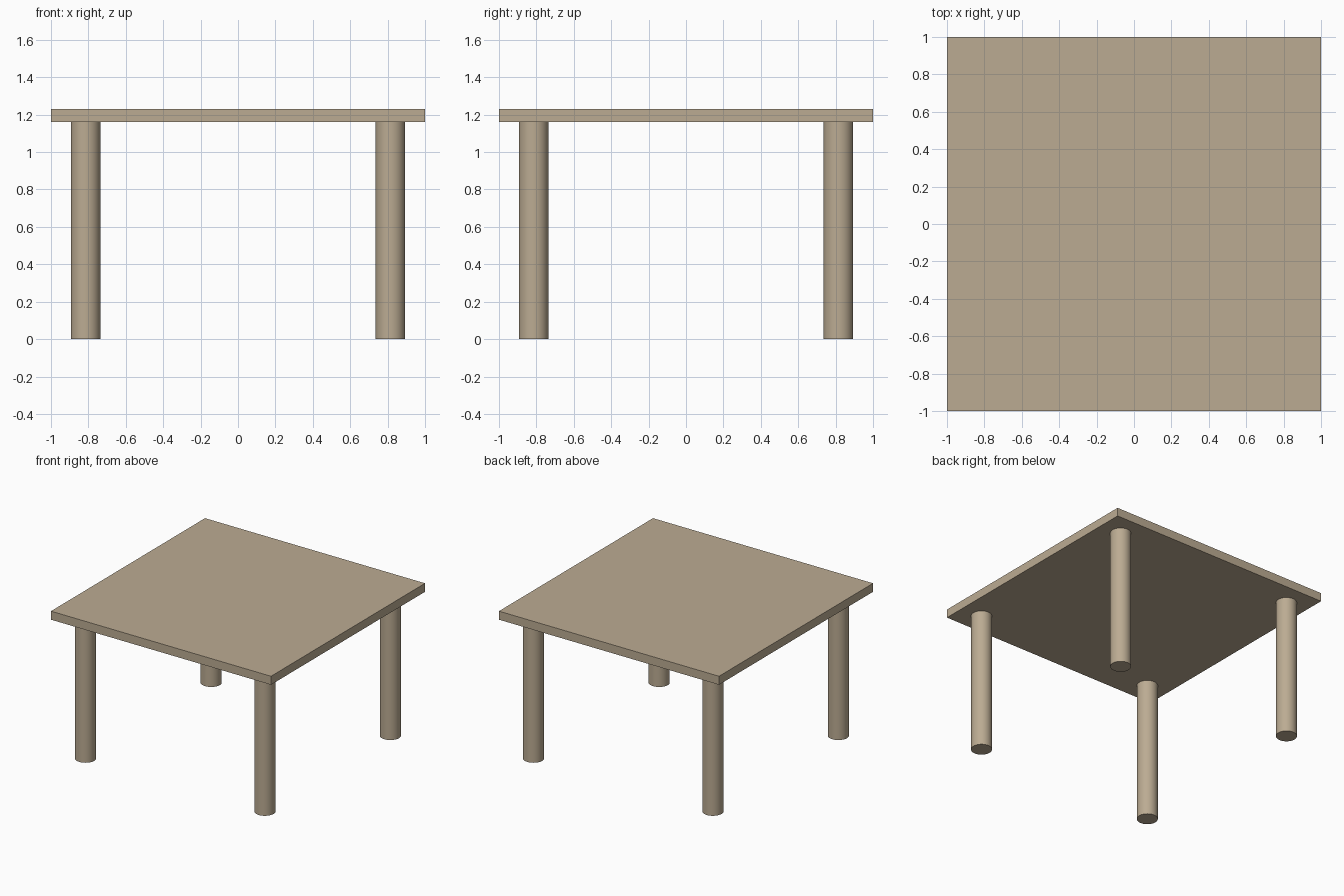
import bpy

if "Cube" in bpy.data.objects:
    bpy.data.objects.remove(bpy.data.objects["Cube"])

TOP_Z, UNDER_Z = 1.23, 1.16
LEG_POS, LEG_RADIUS = 0.815, 0.079

wood = bpy.data.materials.new("wood")
wood.diffuse_color = (0.50, 0.41, 0.29, 1)
wood.use_nodes = True
wood.node_tree.nodes["Principled BSDF"].inputs["Base Color"].default_value = wood.diffuse_color

# Square table top
bpy.ops.mesh.primitive_cube_add(size=1, location=(0, 0, (TOP_Z + UNDER_Z) / 2))
top = bpy.context.object
top.name = "table_top"
top.scale = (2, 2, TOP_Z - UNDER_Z)
bpy.ops.object.transform_apply(location=False, rotation=False, scale=True)
top.data.materials.append(wood)


# Round legs, one near each corner
def add_leg(name, x, y):
    bpy.ops.mesh.primitive_cylinder_add(
        vertices=48, radius=LEG_RADIUS, depth=UNDER_Z, location=(x, y, UNDER_Z / 2))
    leg = bpy.context.object
    leg.name = name
    leg.data.materials.append(wood)
    bpy.ops.object.shade_smooth_by_angle()


for depth, sy in (("front", -1), ("back", 1)):
    for side, sx in (("left", -1), ("right", 1)):
        add_leg(f"{depth}_{side}_leg", sx * LEG_POS, sy * LEG_POS)
